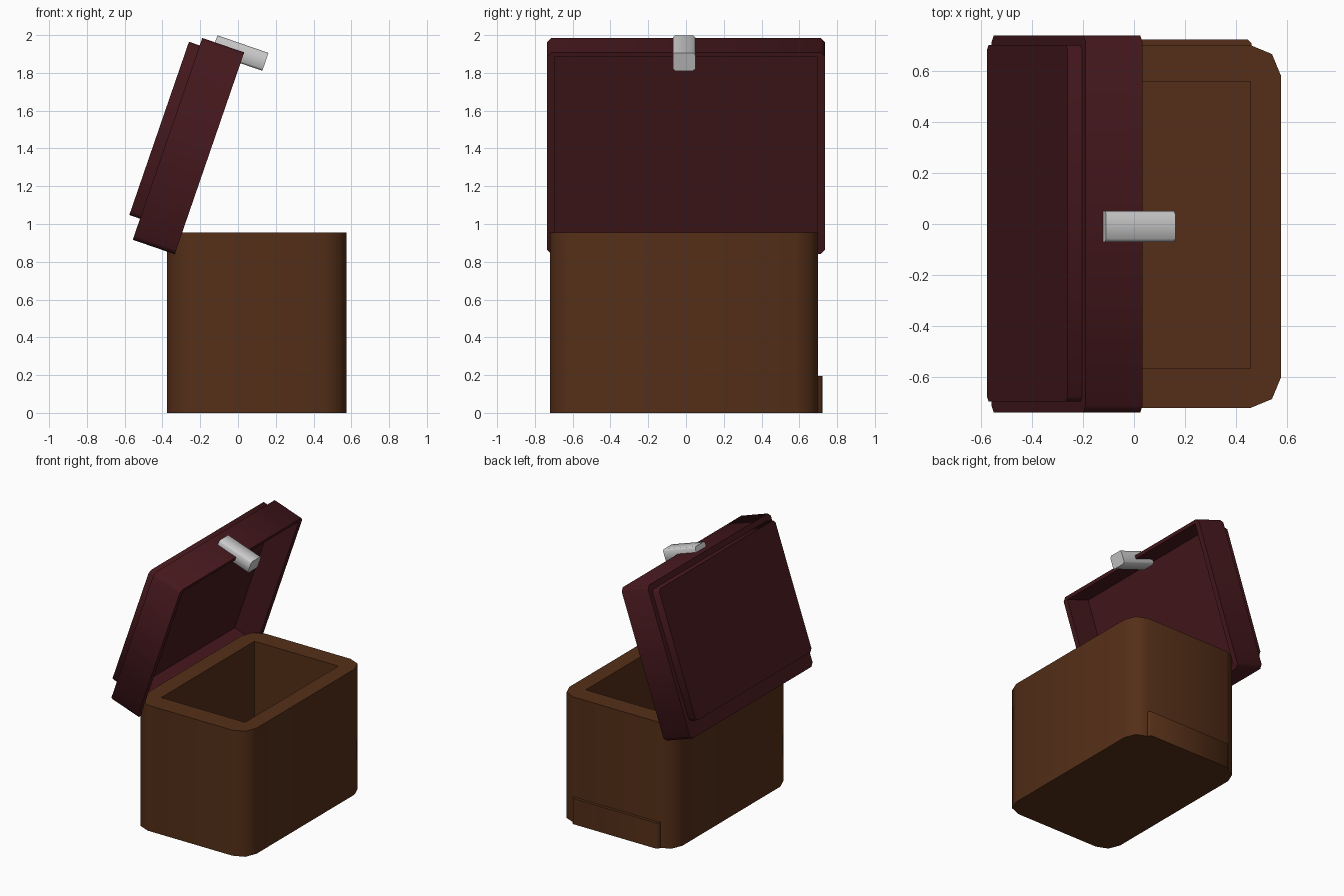
import bpy, bmesh, math
from mathutils import Matrix

if "Cube" in bpy.data.objects:
    bpy.data.objects.remove(bpy.data.objects["Cube"])

TILT = Matrix.Translation((-0.335, 0, 0.84)) @ Matrix.Rotation(math.radians(19), 4, 'Y')


def material(name, rgb):
    m = bpy.data.materials.new(name)
    m.diffuse_color = (*rgb, 1)
    m.use_nodes = True
    m.node_tree.nodes["Principled BSDF"].inputs["Base Color"].default_value = m.diffuse_color
    return m


wood = material("brown_wood", (0.09, 0.028, 0.009))
red = material("dark_red", (0.06, 0.009, 0.012))


def box(name, lo, hi, mat=None, bevel=0, segments=1, axis=None, frame=None):
    """Box from corner to corner; bevels edges along one axis (or all)."""
    bm = bmesh.new()
    bmesh.ops.create_cube(bm, size=1)
    for v in bm.verts:
        v.co = [lo[i] + (v.co[i] + 0.5) * (hi[i] - lo[i]) for i in range(3)]
    if bevel:
        edges = [e for e in bm.edges if axis is None or
                 abs((e.verts[0].co - e.verts[1].co).normalized()[axis]) > 0.9]
        bmesh.ops.bevel(bm, geom=edges, offset=bevel, segments=segments,
                        profile=0.5, affect='EDGES')
    me = bpy.data.meshes.new(name)
    bm.to_mesh(me)
    bm.free()
    ob = bpy.data.objects.new(name, me)
    bpy.context.collection.objects.link(ob)
    if mat:
        me.materials.append(mat)
    if frame:
        ob.matrix_world = frame
    bpy.context.view_layer.objects.active = ob
    return ob


def hollow(ob, lo, hi, frame=None):
    """Cut a box-shaped cavity and discard the cutter."""
    cutter = box("cutter", lo, hi, frame=frame)
    cutter.hide_render = True
    mod = ob.modifiers.new("cavity", 'BOOLEAN')
    mod.operation, mod.solver, mod.object = 'DIFFERENCE', 'EXACT', cutter
    bpy.context.view_layer.objects.active = ob
    bpy.ops.object.modifier_apply(modifier=mod.name)
    bpy.data.objects.remove(cutter)


def smooth(ob, angle=46):
    bpy.ops.object.select_all(action='DESELECT')
    ob.select_set(True)
    bpy.context.view_layer.objects.active = ob
    bpy.ops.object.shade_smooth_by_angle(angle=math.radians(angle))


# chest body with rounded upright corners and an open cavity
body = box("chest_body", (-0.375, -0.72, 0), (0.575, 0.70, 0.955), wood, 0.12, 2, axis=2)
hollow(body, (-0.25, -0.565, 0.14), (0.455, 0.555, 1.2))
smooth(body)

# low ledge along the bottom of the back
smooth(box("back_ledge", (-0.27, 0.60, 0), (0.46, 0.722, 0.195), wood, 0.015, 1, axis=2))

# open lid: shallow tray tilted back, with a raised outer panel
tray = box("lid_tray", (-0.235, -0.737, 0), (0, 0.737, 1.13), red, 0.025, 1, axis=0, frame=TILT)
hollow(tray, (-0.20, -0.695, 0.03), (0.1, 0.695, 1.105), frame=TILT)
smooth(tray)
smooth(box("lid_panel", (-0.295, -0.695, 0.118), (-0.225, 0.70, 1.088), red, 0.02, 1,
           axis=0, frame=TILT))

# grey clasp on the lid's free edge
clasp_frame = Matrix.Translation((0.01, -0.01, 1.905)) @ Matrix.Rotation(math.radians(19), 4, 'Y')
smooth(box("clasp", (-0.143, -0.06, -0.05), (0.143, 0.06, 0.05), None, 0.012, 1, axis=0,
           frame=clasp_frame))
